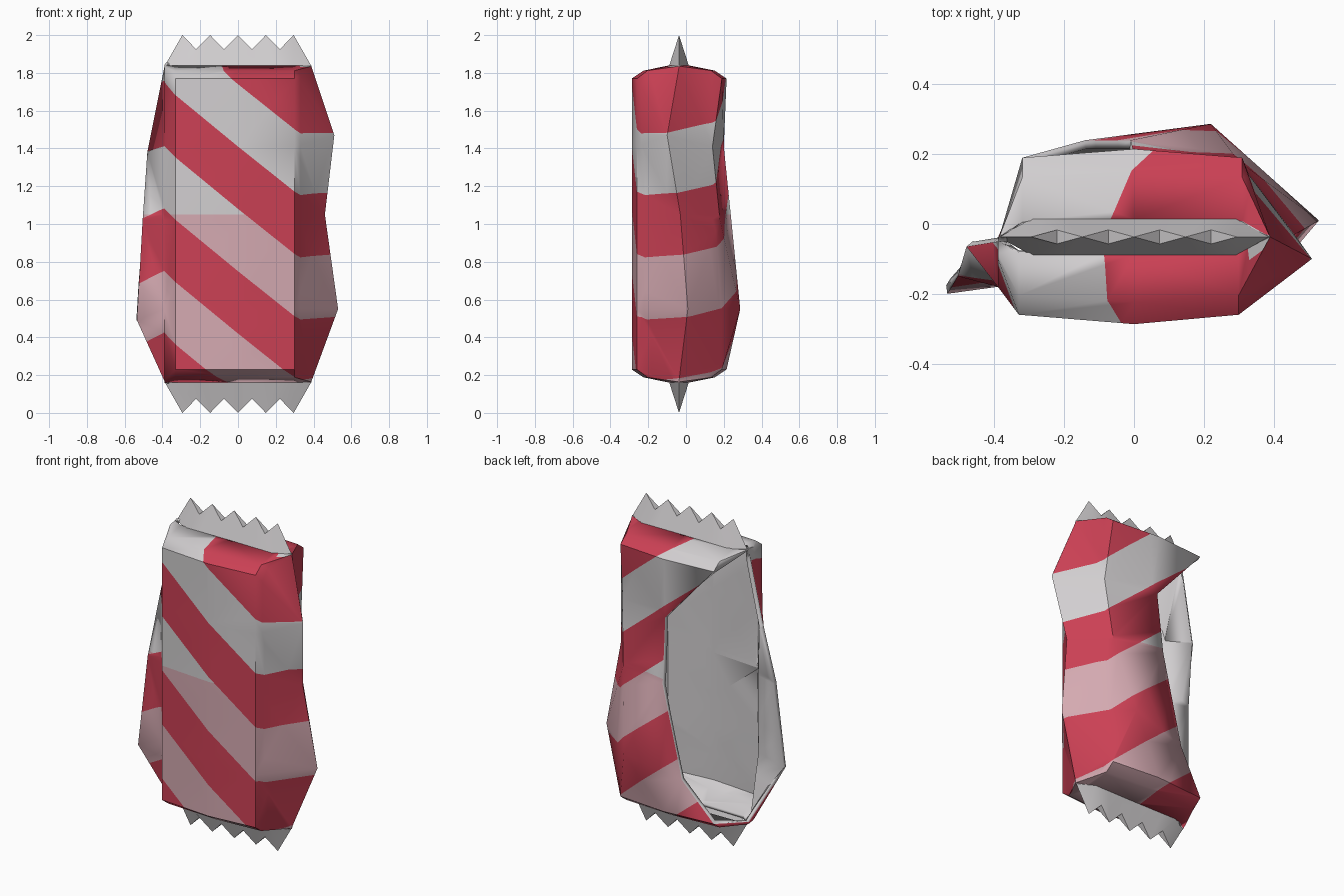
import bpy, bmesh, math
from mathutils import Vector

if "Cube" in bpy.data.objects:
    bpy.data.objects.remove(bpy.data.objects["Cube"])


def material(name, rgb):
    m = bpy.data.materials.new(name)
    m.diffuse_color = (*rgb, 1)
    m.use_nodes = True
    m.node_tree.nodes["Principled BSDF"].inputs["Base Color"].default_value = m.diffuse_color
    return m


RED = material("red stripe", (0.60, 0.052, 0.09))
PINK = material("pink stripe", (0.66, 0.40, 0.44))
WHITE = material("foil white", (0.64, 0.62, 0.63))
SEAM_Y = -0.037


def finish(bm, name, mats, angle):
    me = bpy.data.meshes.new(name)
    bm.to_mesh(me)
    bm.free()
    for m in mats:
        me.materials.append(m)
    ob = bpy.data.objects.new(name, me)
    bpy.context.collection.objects.link(ob)
    bpy.ops.object.select_all(action='DESELECT')
    ob.select_set(True)
    bpy.context.view_layer.objects.active = ob
    bpy.ops.object.shade_smooth_by_angle(angle=math.radians(angle))
    return ob


# Wrapper cross-sections: front is constant, sides vary; the back left is torn open
def section(z, left, crease, right, back_right, back, tear=None):
    pts = [left, crease, (-0.33, -0.26), (0, -0.287), (0.30, -0.26),
           right, back_right, back, tear or back]
    return [Vector((p[0], p[1], p[2] if len(p) > 2 else z)) for p in pts]


def end_section(z, zc):
    return section(z, (-0.39, -0.05, zc), (-0.39, -0.10, zc), (0.39, SEAM_Y, zc),
                   (0.31, 0.19), (0, 0.215), (-0.32, 0.19))


def cap(ring, z_end, y_scale, z_mix):
    return [Vector((p.x, SEAM_Y + (p.y - SEAM_Y) * y_scale, p.z + (z_end - p.z) * z_mix))
            for p in ring]


top, bottom = end_section(1.77, 1.83), end_section(0.23, 0.17)
rows = [
    cap(top, 1.84, 0.2, 1), cap(top, 1.84, 0.75, 0.6), top,
    section(1.41, (-0.48, -0.065, 1.38), (-0.39, -0.18), (0.51, -0.10, 1.47), (0.33, 0.14), (0, 0.20)),
    section(1.02, (-0.505, -0.15), (-0.39, -0.18), (0.46, -0.03, 1.05), (0.30, 0.18), (-0.01, 0.24)),
    section(0.55, (-0.535, -0.20, 0.49), (-0.39, -0.18), (0.53, 0.01), (0.22, 0.287), (-0.14, 0.24, 0.47)),
    bottom, cap(bottom, 0.16, 0.75, 0.6), cap(bottom, 0.16, 0.2, 1),
]

bm = bmesh.new()
grid = [[bm.verts.new(p) for p in row] for row in rows]
for r in range(len(rows) - 1):
    closed = r < 2 or r >= len(rows) - 3
    for c in range(9 if closed else 8):
        d = (c + 1) % 9
        bm.faces.new((grid[r][c], grid[r + 1][c], grid[r + 1][d], grid[r][d]))
bmesh.ops.remove_doubles(bm, verts=bm.verts, dist=0.001)
bmesh.ops.triangulate(bm, faces=bm.faces)


def cut(co, no, inside=lambda p: True):
    faces = [f for f in bm.faces if inside(f.calc_center_median())]
    geom = set(faces)
    for f in faces:
        geom.update(f.edges)
        geom.update(f.verts)
    bmesh.ops.bisect_plane(bm, geom=list(geom), dist=0.0001, plane_co=co, plane_no=no)


# Diagonal stripes: slope changes on the torn flap, front/back and right side
XL, XR, TILT = -0.39, 0.33, -0.15
slopes = [(-0.5, XL, 0.0, lambda p: p.x < XL - 1e-4),
          (0.81, XL, 0.0, lambda p: XL - 1e-4 <= p.x <= XR),
          (0.10, XR, 0.81 * (XR - XL), lambda p: p.x > XR)]


def stripe_t(p):
    for s, x0, off, inside in slopes:
        if inside(p):
            return p.z + s * (p.x - x0) + off + TILT * (p.y + 0.26)


cut((XR, 0, 0), (1, 0, 0))
cut((0, 0, 1.05), (0, 0, 1))
for s, x0, off, inside in slopes:
    for k in range(-2, 6):
        cut((x0, -0.26, 1.73 - 0.33 * k - off), (s, TILT, 1), inside)
for f in bm.faces:
    p = f.calc_center_median()
    if math.floor((1.73 - stripe_t(p)) / 0.33) % 2 == 0:
        f.material_index = 0
    else:
        f.material_index = 1 if p.z < 1.05 else 2
bm.normal_update()
front = min(bm.faces, key=lambda f: f.calc_center_median().y)
if front.normal.y > 0:
    bmesh.ops.reverse_faces(bm, faces=bm.faces)
wrapper = finish(bm, "torn_wrapper", (RED, PINK, WHITE), 40)
sol = wrapper.modifiers.new("foil thickness", 'SOLIDIFY')
sol.thickness = 0.025
sol.offset = -1
sol.material_offset = 2
sol.material_offset_rim = 2


# Crimped zigzag ends
def crimp(name, flip):
    bm = bmesh.new()
    zf = (lambda z: 2 - z) if flip else (lambda z: z)
    sides = []
    for sgn in (-1, 1):
        base, tip = [], []
        for i in range(9):
            x = -0.295 + 0.59 * i / 8
            valley = i % 2
            wide = 0.0 if i in (0, 8) else 0.053
            base.append(bm.verts.new((x * 1.32, SEAM_Y + sgn * wide, zf(1.835))))
            tip.append(bm.verts.new((x, SEAM_Y + sgn * 0.02 * valley, zf(1.925 if valley else 2.0))))
        for i in range(8):
            bm.faces.new((base[i], base[i + 1], tip[i + 1], tip[i]))
        sides.append((base, tip))
    (b0, t0), (b1, t1) = sides
    for i in range(8):
        bm.faces.new((b0[i], b1[i], b1[i + 1], b0[i + 1]))
        bm.faces.new((t0[i], t0[i + 1], t1[i + 1], t1[i]))
    bmesh.ops.remove_doubles(bm, verts=bm.verts, dist=0.0005)
    bmesh.ops.recalc_face_normals(bm, faces=bm.faces)
    finish(bm, name, (WHITE,), 30)


crimp("top_crimp", False)
crimp("bottom_crimp", True)
